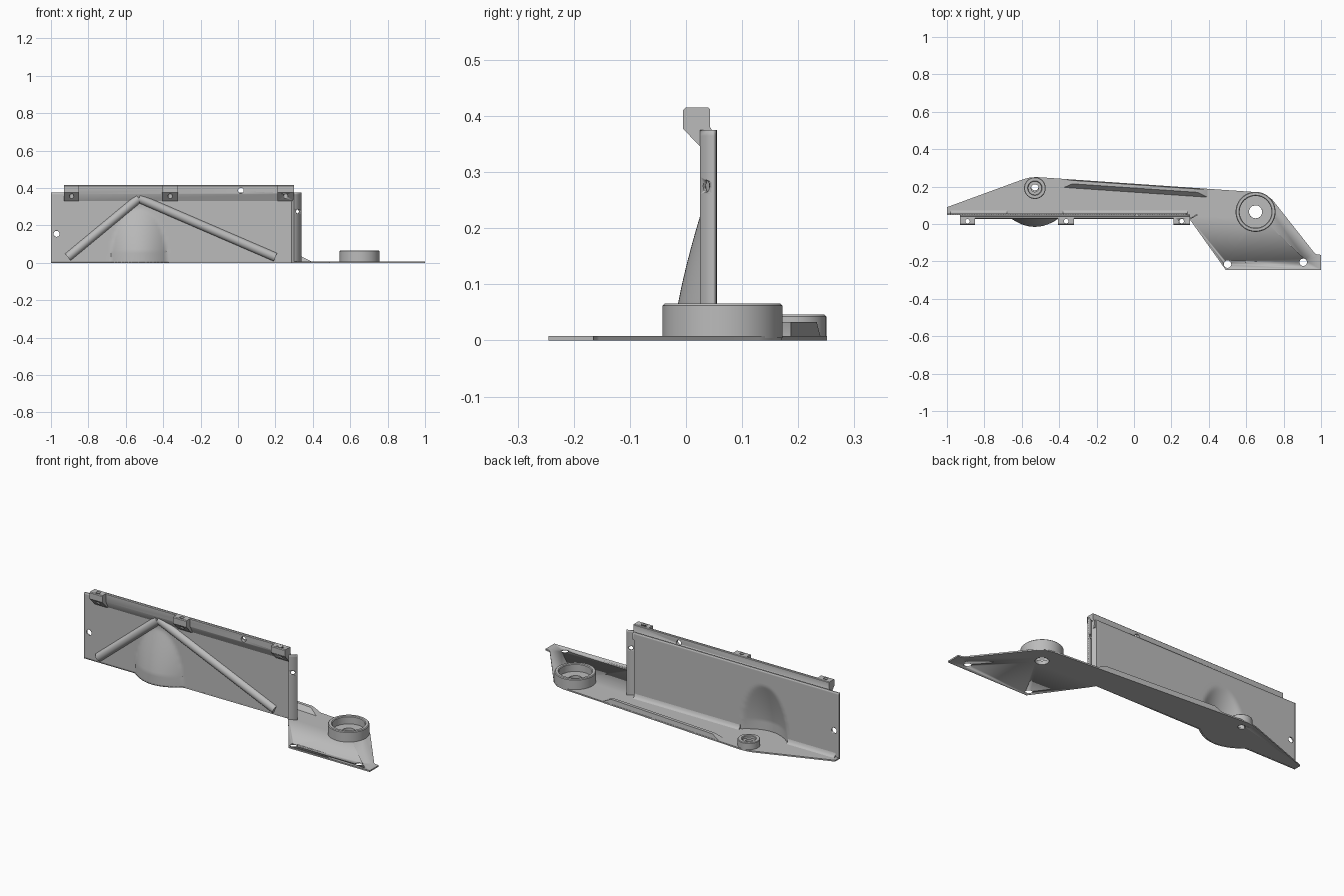
import bpy, bmesh, math
from mathutils import Vector, Matrix

if "Cube" in bpy.data.objects:
    bpy.data.objects.remove(bpy.data.objects["Cube"])

grey = bpy.data.materials.new("plain_grey")
grey.use_nodes = True
grey.diffuse_color = (0.5, 0.5, 0.5, 1)
grey.node_tree.nodes["Principled BSDF"].inputs["Base Color"].default_value = (0.5, 0.5, 0.5, 1)


def activate(ob):
    bpy.ops.object.select_all(action='DESELECT')
    ob.select_set(True)
    bpy.context.view_layer.objects.active = ob


def make(name, bm, smooth=True, fix=True):
    if fix:
        bmesh.ops.recalc_face_normals(bm, faces=bm.faces)
    me = bpy.data.meshes.new(name)
    bm.to_mesh(me)
    bm.free()
    me.materials.append(grey)
    ob = bpy.data.objects.new(name, me)
    bpy.context.collection.objects.link(ob)
    activate(ob)
    if smooth:
        bpy.ops.object.shade_smooth_by_angle(angle=math.radians(35))
    return ob


def prism(name, points, direction):
    """Extrude a closed 3D outline along a direction."""
    bm = bmesh.new()
    face = bm.faces.new([bm.verts.new(p) for p in points])
    new = bmesh.ops.extrude_face_region(bm, geom=[face])["geom"]
    bmesh.ops.translate(bm, vec=direction, verts=[v for v in new if isinstance(v, bmesh.types.BMVert)])
    return make(name, bm)


def bar(name, profile, x0, x1):
    return prism(name, [(x0, y, z) for y, z in profile], (x1 - x0, 0, 0))


def lathe(name, profile, x, y, n=48):
    bm = bmesh.new()
    rings = [[bm.verts.new((x + r * math.cos(a), y + r * math.sin(a), z)) for r, z in profile]
             for a in (math.tau * i / n for i in range(n))]
    m = len(profile)
    for i in range(n):
        for j in range(m):
            a, b = rings[i], rings[(i + 1) % n]
            bm.faces.new((a[j], b[j], b[(j + 1) % m], a[(j + 1) % m]))
    return make(name, bm)


def drill(ob, centre, radius, axis):
    """Cut a round hole through a part."""
    bm = bmesh.new()
    turn = Vector((0, 0, 1)).rotation_difference(Vector(axis)).to_matrix().to_4x4()
    bmesh.ops.create_cone(bm, cap_ends=True, segments=24, radius1=radius, radius2=radius,
                          depth=0.2, matrix=Matrix.Translation(centre) @ turn)
    cutter = make("cutter", bm)
    cutter.hide_render = True
    mod = ob.modifiers.new("hole", 'BOOLEAN')
    mod.operation = 'DIFFERENCE'
    mod.solver = 'EXACT'
    mod.object = cutter
    activate(ob)
    bpy.ops.object.modifier_apply(modifier=mod.name)
    bpy.data.objects.remove(cutter)


WALL_Y, SHEET, TOP = 0.047, 0.008, 0.375
DOME_X, DOME_W, DOME_H = -0.53, 0.15, 0.29


def dome(x, z):
    """Forward bulge of the wall."""
    if z >= DOME_H:
        return 0
    t = z / DOME_H
    u = (x - DOME_X) / (DOME_W * math.sqrt(1 - t * t * 0.97))
    return min(0.062, 0.07 * (1 - t ** 1.4)) * max(0, 1 - u * u)


# Base plate, with the floor under the dome
arc = [DOME_X + DOME_W * (1 - i / 8) for i in range(17)]
outline = [(-1, 0.05), (-1, 0.09), (-0.59, 0.24), (-0.56, 0.248), (-0.52, 0.251),
           (0.66, 0.17), (0.7, 0.16), (0.74, 0.13), (0.965, -0.155), (0.975, -0.162),
           (1, -0.165), (1, -0.245), (0.49, -0.245), (0.3, 0.022), (0.285, WALL_Y)]
outline += [(x, WALL_Y - dome(x, 0)) for x in arc]
plate = prism("base_plate", [(x, y, 0) for x, y in outline], (0, 0, SHEET))
for x, y, r in ((0.5, -0.215, 0.02), (0.905, -0.205, 0.02), (0.65, 0.065, 0.035), (-0.53, 0.2, 0.02)):
    drill(plate, (x, y, 0), r, (0, 0, 1))

# Upright wall with dome and angled end flange
xs = [-1 + 1.285 * i / 100 for i in range(101)] + [0.3, 0.34]
end_shift = {0.3: -0.022, 0.34: 0.0}
zs = [TOP * i / 36 for i in range(37)]
bm = bmesh.new()
grid = [[bm.verts.new((x, WALL_Y + end_shift.get(x, 0) - dome(x, z), z)) for z in zs] for x in xs]
for a, b in zip(grid, grid[1:]):
    for j in range(len(zs) - 1):
        bm.faces.new((a[j], b[j], b[j + 1], a[j + 1]))
wall = make("upright_wall", bm, fix=False)
mod = wall.modifiers.new("sheet", 'SOLIDIFY')
mod.thickness = SHEET
mod.offset = -1
bpy.ops.object.modifier_apply(modifier=mod.name)
drill(wall, (-0.97, 0.05, 0.155), 0.016, (0, 1, 0))
drill(wall, (0.317, 0.04, 0.275), 0.011, (0.6, -0.8, 0))

# Stepped rail along the top of the wall
rail = bar("top_rail", [(0.05, 0.33), (0.047, 0.33), (0.028, 0.368), (0.028, 0.411), (0.032, 0.415),
                        (0.04, 0.415), (0.043, 0.412), (0.043, 0.38), (0.052, 0.365)], -0.93, 0.3)
drill(rail, (0.015, 0.04, 0.386), 0.015, (0, 1, 0))

# Mounting tabs on the rail
for i, (x0, x1) in enumerate(((-0.93, -0.85), (-0.405, -0.32), (0.21, 0.3))):
    tab = bar(f"mounting_tab_{i + 1}", [(-0.005, 0.377), (-0.005, 0.411), (-0.001, 0.415), (0.038, 0.415),
                                        (0.038, 0.37), (0.05, 0.35), (0.05, 0.33), (0.04, 0.33)], x0, x1)
    drill(tab, ((x0 + x1) / 2, 0.015, 0.39), 0.012, (0, 0, 1))

# Chevron stiffening ribs on the front of the wall
apex = Vector((-0.53, 0, 0.345))
for side, foot in (("right", Vector((-0.91, 0, 0.03))), ("left", Vector((0.2, 0, 0.03)))):
    run = foot - apex
    across = Vector((-run.z, 0, run.x)).normalized()
    section = [apex + across * 0.024 * math.cos(a) + Vector((0, 0.05 - 0.024 * math.sin(a), 0))
               for a in (math.pi * i / 10 for i in range(11))]
    prism(f"{side}_rib", section, run)

# Rounded joint between wall and plate
joint = [(0.05, 0.005), (0.078, 0.005), (0.067, 0.01), (0.059, 0.017), (0.055, 0.03), (0.05, 0.03)]
bar("right_joint", joint, -0.98, DOME_X - DOME_W)
bar("left_joint", joint, DOME_X + DOME_W, 0.285)


# Raised ridge following the back edge
def edge_y(x):
    return 0.25 - 0.0685 * (x + 0.52)


bm = bmesh.new()
for x, z, near, far in ((-0.38, 0.004, 0.048, 0), (0.4, 0.004, 0.048, 0),
                        (-0.33, 0.033, 0.022, 0.004), (0.34, 0.033, 0.022, 0.004)):
    for inset in (near, far):
        bm.verts.new((x, edge_y(x) - inset, z))
bmesh.ops.convex_hull(bm, input=bm.verts)
make("back_ridge", bm)

# Large cup and small boss
lathe("large_cup", [(0.035, 0.004), (0.035, 0.022), (0.085, 0.022), (0.085, 0.062), (0.089, 0.066),
                    (0.103, 0.066), (0.107, 0.062), (0.107, 0.004)], 0.65, 0.065, 64)
lathe("small_boss", [(0.02, 0.004), (0.02, 0.03), (0.036, 0.03), (0.036, 0.043), (0.039, 0.046),
                     (0.055, 0.046), (0.058, 0.043), (0.058, 0.004)], -0.53, 0.192)
